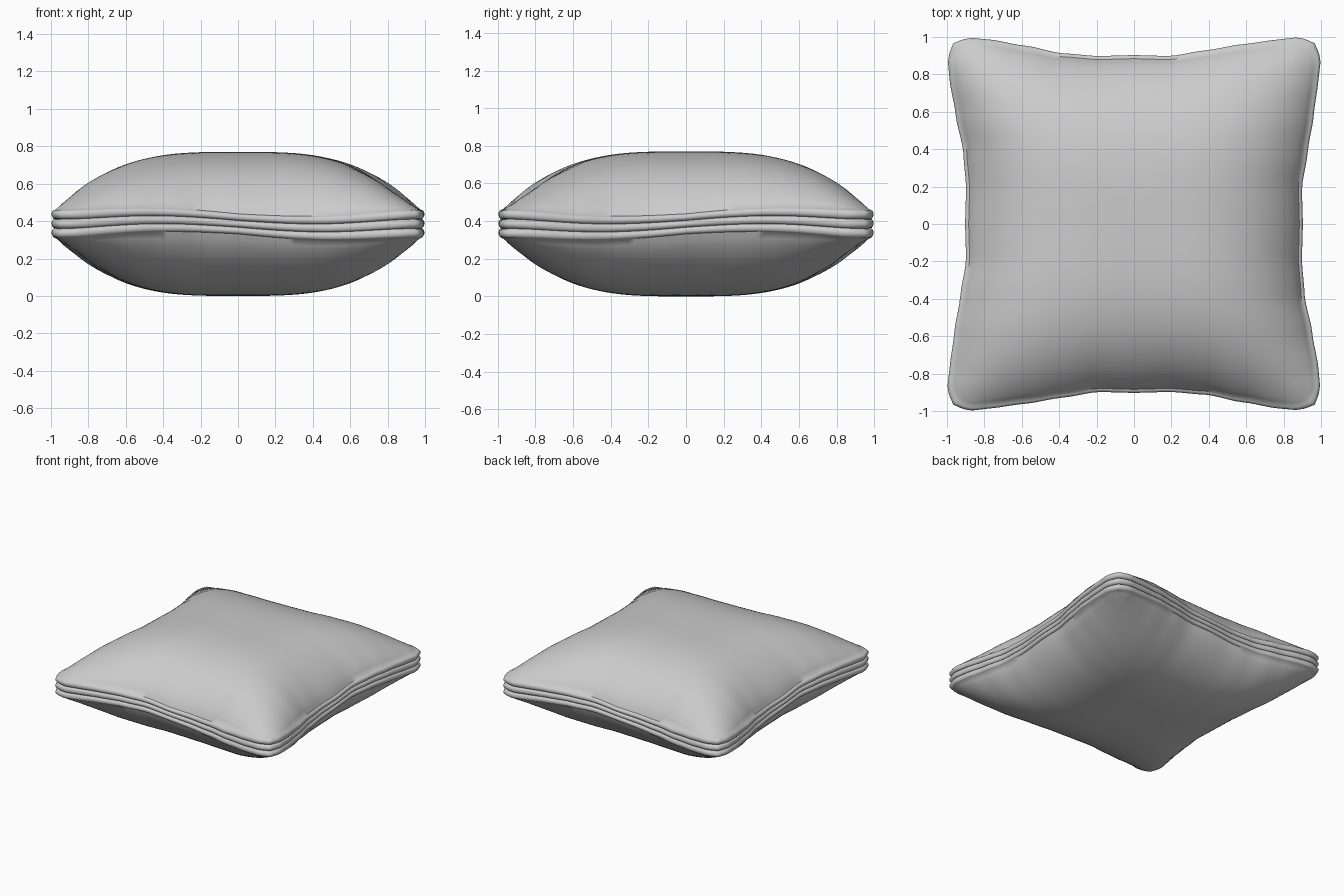
import bpy, bmesh, math

if "Cube" in bpy.data.objects:
    bpy.data.objects.remove(bpy.data.objects["Cube"])

N = 56        # cells along each side of the cushion
LOBE = 8      # steps around each piping ridge
CENTRE = 0.385

# Half-width of the pinched outline along one side (position, half-width)
EDGE = [(-1, .965), (-.95, .985), (-.9, .994), (-.8, .985), (-.6, .952), (-.4, .912), (-.2, .897),
        (0, .902), (.2, .897), (.4, .928), (.6, .96), (.8, .985), (.9, .997), (.95, .987), (1, .965)]


def edge(t):
    for (a, ea), (b, eb) in zip(EDGE, EDGE[1:]):
        if t <= b:
            f = (t - a) / (b - a)
            if abs(t) < .8:
                f = f * .5 + .5 * f * f * (3 - 2 * f)
            return ea + (eb - ea) * f
    return EDGE[-1][1]


def plan(u, v, scale):
    """Map the unit square to the pinched cushion outline."""
    wu, wv = (1 + u) / 2, (1 + v) / 2
    x = u * (wu * edge(v) + (1 - wu) * edge(-v))
    y = v * (wv * edge(u) + (1 - wv) * edge(-u))
    return x * scale, y * scale


def wave(t):
    return .023 * math.sin(math.pi * t) * (1 - t ** 4)


def seam(u, v):
    return CENTRE + u * wave(v) + v * wave(u)


def half_band(u, v):
    return .054 + .022 * abs(u * v)


def cover_point(u, v, side):
    """Puffed cover, side = 1 for top and -1 for bottom."""
    g = max(0, (1 - abs(u) ** 3.3) * (1 - abs(v) ** 3.3)) ** .78
    base = CENTRE + (seam(u, v) - CENTRE) * (1 - g)
    z = base + side * (half_band(u, v) + .331 * g)
    return (*plan(u, v, .98), z)


# Grid positions, denser towards the edges
def spread(i):
    s = 2 * i / N - 1
    return .5 * s + .5 * math.sin(s * math.pi / 2)


P = [spread(i) for i in range(N + 1)]
bm = bmesh.new()

# Top and bottom covers
for side in (1, -1):
    grid = [[bm.verts.new(cover_point(u, v, side)) for u in P] for v in P]
    for j in range(N):
        for i in range(N):
            bm.faces.new((grid[j][i], grid[j][i + 1], grid[j + 1][i + 1], grid[j + 1][i]))

# Edge band of three rounded piping ridges
loop = ([(u, -1) for u in P[:-1]] + [(1, v) for v in P[:-1]]
        + [(u, 1) for u in P[:0:-1]] + [(-1, v) for v in P[:0:-1]])
rings = []
for k in range(3 * LOBE + 1):
    lobe, a = min(k // LOBE, 2), 0
    a = (k - lobe * LOBE) / LOBE * math.pi
    h = -1 + (2 * lobe + 1 - math.cos(a)) / 3
    ring = []
    for u, v in loop:
        x, y = plan(u, v, .98 + .021 * math.sin(a))
        ring.append(bm.verts.new((x, y, seam(u, v) + h * half_band(u, v))))
    rings.append(ring)
for lo, hi in zip(rings, rings[1:]):
    for i in range(len(loop)):
        j = (i + 1) % len(loop)
        bm.faces.new((lo[i], lo[j], hi[j], hi[i]))

bmesh.ops.remove_doubles(bm, verts=bm.verts[:], dist=1e-5)
bmesh.ops.recalc_face_normals(bm, faces=bm.faces[:])
mesh = bpy.data.meshes.new("cushion")
bm.to_mesh(mesh)
bm.free()
cushion = bpy.data.objects.new("cushion", mesh)
bpy.context.collection.objects.link(cushion)
bpy.context.view_layer.objects.active = cushion
cushion.select_set(True)
bpy.ops.object.shade_smooth_by_angle(angle=math.radians(50))
